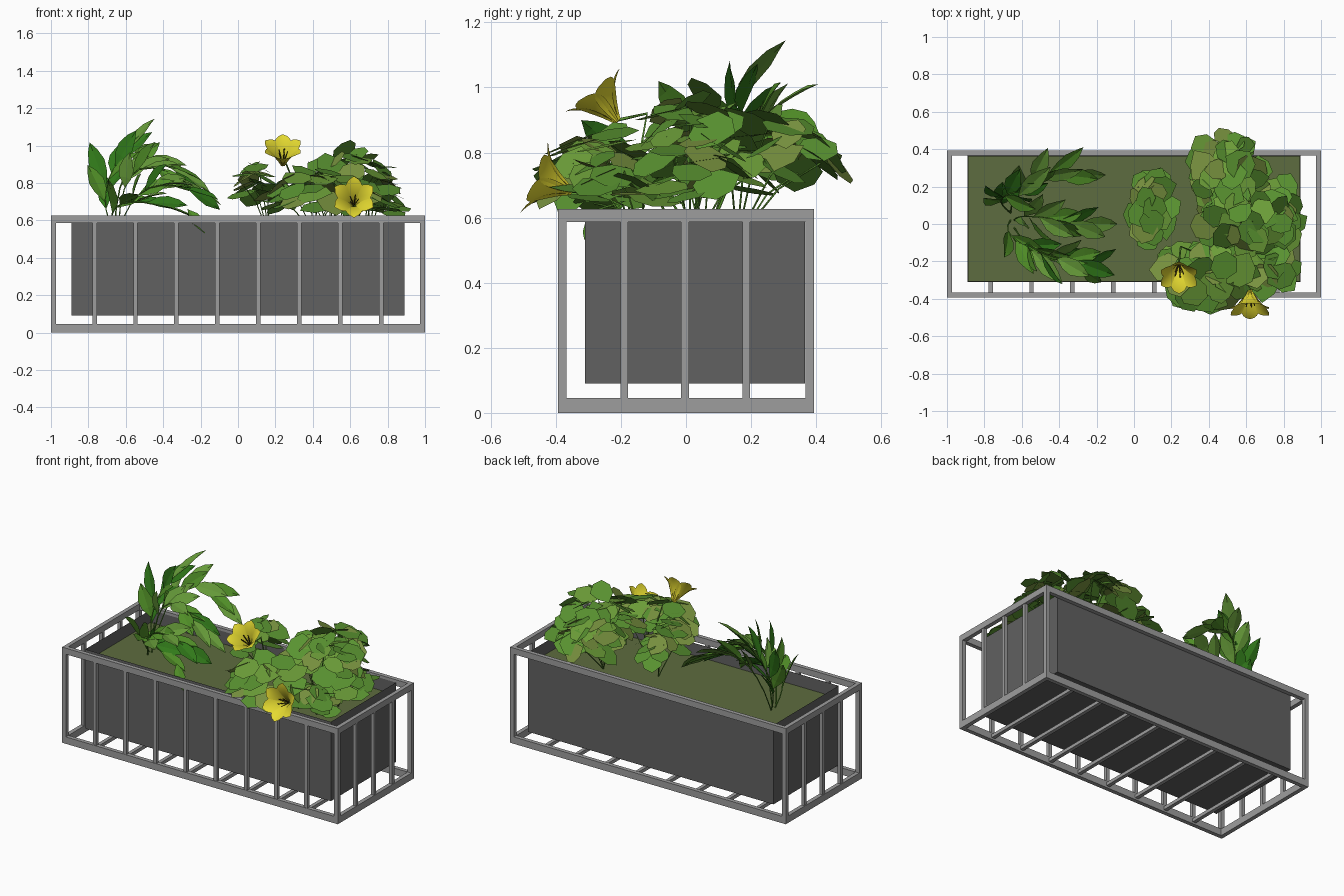
import bpy, bmesh, math, random
from mathutils import Vector, Matrix

if "Cube" in bpy.data.objects:
    bpy.data.objects.remove(bpy.data.objects["Cube"])

random.seed(7)
V = Vector
UP = V((0, 0, 1))


def mat(name, r, g, b):
    m = bpy.data.materials.new(name)
    m.diffuse_color = (r, g, b, 1)
    m.use_nodes = True
    m.node_tree.nodes["Principled BSDF"].inputs["Base Color"].default_value = m.diffuse_color
    return m


FRAME = [mat("frame_grey", .34, .34, .34)]
BOX = [mat("dark_grey", .12, .12, .12)]
SOIL = [mat("moss", .11, .15, .05)]
ROUND = [mat("leaf_mid", .10, .29, .03), mat("leaf_light", .15, .34, .04), mat("leaf_olive", .19, .29, .05)]
LANCE = [mat("lance_mid", .08, .27, .02), mat("lance_light", .13, .32, .04), mat("lance_deep", .03, .19, .01)]
YELLOW = [mat("yellow", .78, .70, .03)]
BROWN = [mat("stamen_brown", .12, .09, .01)]


def finish(name, bm, mats):
    me = bpy.data.meshes.new(name)
    bm.to_mesh(me)
    bm.free()
    for m in mats:
        me.materials.append(m)
    ob = bpy.data.objects.new(name, me)
    bpy.context.collection.objects.link(ob)
    return ob


def block(bm, x0, x1, y0, y1, z0, z1):
    M = Matrix.Translation(((x0 + x1) / 2, (y0 + y1) / 2, (z0 + z1) / 2)) @ Matrix.Diagonal((x1 - x0, y1 - y0, z1 - z0, 1))
    return bmesh.ops.create_cube(bm, size=1, matrix=M)


def tube(name, pts, r, mats):
    cu = bpy.data.curves.new(name, 'CURVE')
    cu.dimensions = '3D'
    cu.bevel_depth = r
    cu.bevel_resolution = 0
    sp = cu.splines.new('POLY')
    sp.points.add(len(pts) - 1)
    for p, q in zip(sp.points, pts):
        p.co = (*q, 1)
    cu.materials.append(mats[0])
    ob = bpy.data.objects.new(name, cu)
    bpy.context.collection.objects.link(ob)


# rectangular rails and corner posts
Y, T = .394, .027
for name, z0, z1 in (("bottom_rail", 0, .045), ("top_rail", .587, .627)):
    bm = bmesh.new()
    for s in (-1, 1):
        block(bm, -1, 1, *sorted((s * Y, s * (Y - T))), z0, z1)
        block(bm, *sorted((s, s * (1 - T))), -Y + T, Y - T, z0, z1)
    finish(name, bm, FRAME)
bm = bmesh.new()
for sx in (-1, 1):
    for sy in (-1, 1):
        block(bm, *sorted((sx, sx * (1 - T))), *sorted((sy * Y, sy * (Y - T))), .045, .587)
finish("corner_posts", bm, FRAME)

# front bars with floor slats, and end bars
bars, slats, ends = bmesh.new(), bmesh.new(), bmesh.new()
for i in range(8):
    x = -.767 + i * .219
    block(bars, x - .012, x + .012, -.391, -.369, .04, .60)
    block(slats, x - .012, x + .012, -.37, .37, .012, .034)
for y in (-.19, -.003, .185):
    for s in (-1, 1):
        block(ends, s * .985 - .011, s * .985 + .011, y - .012, y + .012, .04, .60)
finish("front_bars", bars, FRAME)
finish("floor_slats", slats, FRAME)
finish("end_bars", ends, FRAME)

# open planter box and soil
bm = bmesh.new()
block(bm, -.89, .89, -.31, .365, .09, .61)
bmesh.ops.delete(bm, geom=[f for f in bm.faces if f.normal.z > .9], context='FACES_ONLY')
finish("planter_box", bm, BOX)
bm = bmesh.new()
block(bm, -.888, .888, -.308, .363, .50, .53)
finish("soil", bm, SOIL)


def lance_leaf(bm, base, d, up, L, W):
    """Folded pointed leaf drooping a little at its tip."""
    d = d.normalized()
    side = d.cross(up).normalized()
    n = side.cross(d)
    mid, lt, rt = [], [], []
    for t, w in ((0, 0), (.3, .8), (.55, 1), (.8, .6), (1, 0)):
        c = base + d * L * t - n * L * .12 * t * t
        mid.append(bm.verts.new(c))
        if w:
            lt.append(bm.verts.new(c + side * W * w / 2 + n * W * .1))
            rt.append(bm.verts.new(c - side * W * w / 2 + n * W * .1))
    k = random.randrange(3)
    for e in (lt, rt):
        fs = [(mid[0], mid[1], e[0]), (mid[3], mid[4], e[2])]
        fs += [(mid[i + 1], mid[i + 2], e[i + 1], e[i]) for i in (0, 1)]
        for f in fs:
            bm.faces.new(f).material_index = k


# arching sprigs of the long-leaved plant: start, middle, end, leaf count, leaf length
sprigs = [((-.66, .06, .53), (-.71, .13, .74), (-.63, .17, .92), 8, .24),
          ((-.66, .06, .53), (-.58, .22, .88), (-.36, .27, .88), 8, .24),
          ((-.64, .02, .53), (-.55, .04, .86), (-.30, .00, .80), 10, .23),
          ((-.64, -.02, .53), (-.50, -.15, .76), (-.26, -.20, .76), 8, .23),
          ((-.66, .02, .53), (-.64, -.08, .68), (-.42, -.20, .68), 7, .23)]
bm = bmesh.new()
for j, (a, b, c, n, L) in enumerate(sprigs):
    a, b, c = V(a), V(b), V(c)
    ctrl = 2 * b - (a + c) / 2
    pos = lambda t: a * (1 - t) ** 2 + ctrl * 2 * t * (1 - t) + c * t * t
    tube(f"sprig_stem_{j + 1}", [pos(i / 7) for i in range(8)], .004, LANCE)
    for i in range(n):
        t = .3 + .7 * i / (n - 1)
        tan = (pos(t + .02) - pos(t - .02)).normalized()
        side = tan.cross(UP + V((.2, .1, 0))).normalized() * (-1) ** i
        jit = V([random.uniform(-.25, .25) for _ in range(3)])
        d = tan + side * (.45 if i < n - 1 else 0) + jit
        lance_leaf(bm, pos(t), d, V((jit.y * 3, -.6 + jit.x * 2, .8)), L * random.uniform(.85, 1.1), .09)
# tall upright leaf and the one hanging over the front
lance_leaf(bm, V((-.62, .15, .94)), V((.16, .14, .235)), V((-.5, -.5, .7)), .31, .09)
lance_leaf(bm, V((-.27, -.25, .66)), V((.1, -.08, -.12)), V((0, -.6, .8)), .17, .07)
finish("long_leaves", bm, LANCE)

# loose domes of broad, nearly level leaves: centre, radii, leaf count
clumps = [((.50, .26, .74), (.19, .21, .17), 32), ((.60, .02, .77), (.23, .16, .22), 34),
          ((.77, .05, .67), (.10, .18, .12), 14), ((.40, -.27, .67), (.26, .17, .20), 40),
          ((.72, -.22, .64), (.13, .13, .12), 14), ((.09, .09, .73), (.09, .20, .18), 20)]
for j, (c, r, n) in enumerate(clumps):
    bm = bmesh.new()
    c, stems = V(c), []
    for i in range(n):
        h = 1 - 1.08 * (i + .5) / n
        a = i * 2.39996 + random.uniform(-.3, .3)
        q = math.sqrt(max(0, 1 - h * h))
        o = V((q * math.cos(a), q * math.sin(a), h))
        p = c + V([o[k] * r[k] * random.uniform(.75, 1.03) for k in range(3)])
        nrm = (V((o.x * .35, o.y * .35, .85)) + V([random.uniform(-.4, .4) for _ in range(3)])).normalized()
        M = nrm.to_track_quat('Z', 'Y').to_matrix()
        R, rot = random.uniform(.06, .09), random.uniform(0, 6.28)
        ring = []
        for k in range(7):
            s = R * random.uniform(.85, 1.08) * (1.2 if k == 0 else 1)
            g = rot + k * math.tau / 7
            ring.append(bm.verts.new(p + M @ V((s * math.cos(g), s * math.sin(g), 0))))
        bm.faces.new(ring).material_index = random.choice((0, 0, 0, 1, 2))
        if i % 6 == 0:
            stems.append(p)
    finish(f"broad_leaf_clump_{j + 1}", bm, ROUND)
    for k, p in enumerate(stems):
        root = V((c.x * .8 + .09, c.y * .6, .53))
        tube(f"clump_{j + 1}_stem_{k + 1}", [root, (root + p) / 2 + V((0, 0, .04)), p], .003, ROUND)


def flower(name, base, axis, flare, height):
    """Six curved petals around a cluster of stamens."""
    F = V(axis).to_track_quat('Z', 'Y').to_matrix()
    base = V(base)
    bm = bmesh.new()
    NT, NS = 10, 6
    for k in range(6):
        R = Matrix.Rotation(k * math.tau / 6 + math.pi / 2, 3, 'Z')
        grid = []
        for i in range(NT + 1):
            t = i / NT
            w = .007 * (1 - t) + .002 + .04 * max(0, math.sin(math.pi * t ** 1.5)) ** .7
            row = []
            for s in range(NS + 1):
                u = 2 * s / NS - 1
                x = .008 + flare * t ** 1.4
                z = height * (1.25 * t - .25 * t ** 3) + .012 * u * u * math.sin(math.pi * t)
                row.append(bm.verts.new(base + F @ (R @ V((x, u * w, z)))))
            grid.append(row)
        for i in range(NT):
            for s in range(NS):
                bm.faces.new((grid[i][s], grid[i][s + 1], grid[i + 1][s + 1], grid[i + 1][s])).smooth = True
    finish(name + "_petals", bm, YELLOW)
    for k in range(5):
        a = k * math.tau / 5
        tip = V((.025 * math.cos(a), .025 * math.sin(a), height * .75))
        tube(f"{name}_stamen_{k + 1}", [base, base + F @ tip], .003, BROWN)


flower("upper_flower", (.24, -.21, .895), (0, -.62, .78), .10, .125)
flower("lower_flower", (.62, -.35, .68), (0, -.93, .36), .11, .125)
tube("upper_flower_stem", [(.24, -.21, .90), (.25, -.12, .92), (.32, -.15, .75)], .005, ROUND)
tube("lower_flower_stem", [(.62, -.35, .68), (.60, -.25, .68), (.55, -.16, .55)], .005, ROUND)
